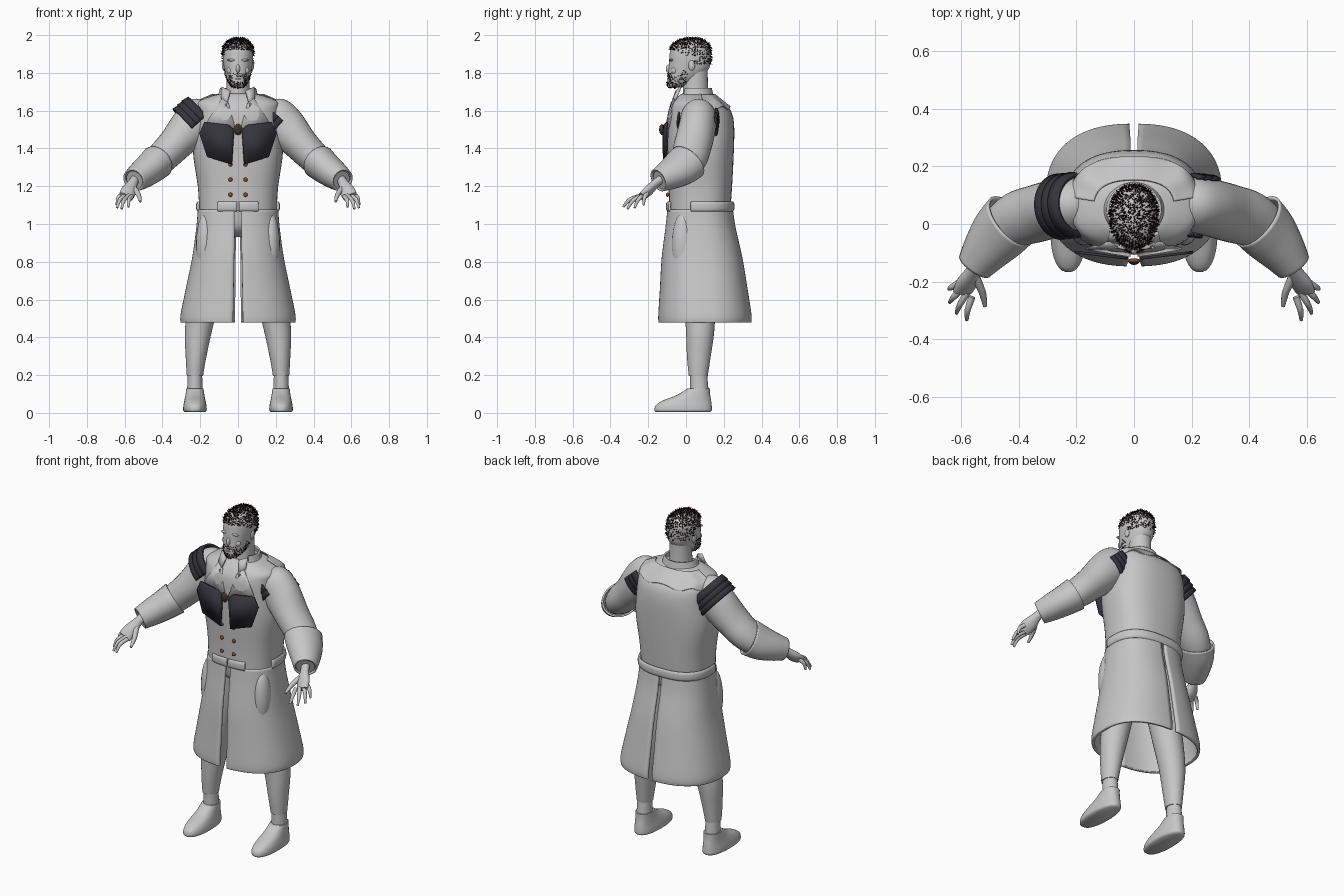
import bpy, bmesh, math, random
from mathutils import Vector

random.seed(4)
if bpy.data.objects.get("Cube"):
    bpy.data.objects.remove(bpy.data.objects["Cube"])


def material(name, rgb, rough=0.7):
    m = bpy.data.materials.new(name)
    m.use_nodes = True
    m.diffuse_color = (*rgb, 1)
    node = m.node_tree.nodes["Principled BSDF"]
    node.inputs["Base Color"].default_value = (*rgb, 1)
    node.inputs["Roughness"].default_value = rough
    return m


GREY = material("pale grey", (0.57, 0.57, 0.57))
DARK = material("dark slate", (0.035, 0.035, 0.045))
BLACK = material("hair black", (0.006, 0.004, 0.004))
RED = material("hair dark red", (0.055, 0.008, 0.006))
BRASS = material("brass brown", (0.2, 0.09, 0.03))


def finish(name, bm, mats, angle=40, thick=0):
    bmesh.ops.recalc_face_normals(bm, faces=bm.faces[:])
    mesh = bpy.data.meshes.new(name)
    bm.to_mesh(mesh)
    bm.free()
    ob = bpy.data.objects.new(name, mesh)
    bpy.context.collection.objects.link(ob)
    for m in mats:
        mesh.materials.append(m)
    bpy.ops.object.select_all(action='DESELECT')
    ob.select_set(True)
    bpy.context.view_layer.objects.active = ob
    if thick:
        mod = ob.modifiers.new("thickness", 'SOLIDIFY')
        mod.thickness = thick
        mod.offset = 0
    bpy.ops.object.shade_smooth_by_angle(angle=math.radians(angle))
    return ob


def spline(keys, steps=5):
    """Catmull-Rom interpolation of tuples."""
    out = []
    for i in range(len(keys) - 1):
        quad = [keys[max(0, min(len(keys) - 1, i + k))] for k in (-1, 0, 1, 2)]
        for j in range(steps):
            t = j / steps
            out.append([0.5 * (2 * b + (c - a) * t + (2 * a - 5 * b + 4 * c - d) * t * t
                               + (3 * b - a - 3 * c + d) * t ** 3) for a, b, c, d in zip(*quad)])
    return out + [list(keys[-1])]


def skin(name, rings, mat, closed, thick=0, side=1):
    bm = bmesh.new()
    rows = [[bm.verts.new((p[0] * side, p[1], p[2])) for p in ring] for ring in rings]
    n = len(rows[0])
    for a, b in zip(rows, rows[1:]):
        for i in range(n if closed else n - 1):
            j = (i + 1) % n
            bm.faces.new((a[i], a[j], b[j], b[i]))
    if closed and not thick:
        bm.faces.new(rows[0])
        bm.faces.new(rows[-1])
    return finish(name, bm, [mat], thick=thick)


def angles(a0, a1, n):
    closed = abs(a1 - a0) >= 360
    return [math.radians(a0 + (a1 - a0) * i / (n if closed else n - 1)) for i in range(n)], closed


def stack(name, keys, mat=GREY, a0=0, a1=360, n=48, power=2.0, thick=0, side=1, wave=0):
    """Horizontal rounded rings; key = (z, centre x, centre y, radius x, radius y)."""
    ang, closed = angles(a0, a1, n)
    rounded = lambda v: math.copysign(abs(v) ** (2 / power), v)
    rows = spline(keys)
    rings = [[(cx + rx * rounded(math.cos(a)), cy + ry * rounded(math.sin(a)),
               z + wave * (1 - k / (len(rows) - 1)) * math.cos(8 * a)) for a in ang]
             for k, (z, cx, cy, rx, ry) in enumerate(rows)]
    return skin(name, rings, mat, closed, thick, side)


def tube(name, keys, mat=GREY, a0=0, a1=360, n=24, thick=0, side=1, steps=5):
    """Sweep along a path; key = (x, y, z, radius[, second radius]). 0 deg is back, 90 is up."""
    rows = spline([k if len(k) == 5 else (*k, k[3]) for k in keys], steps)
    ang, closed = angles(a0, a1, n)
    pts = [Vector(r[:3]) for r in rows]
    rings = []
    for i, (p, r) in enumerate(zip(pts, rows)):
        t = (pts[min(i + 1, len(pts) - 1)] - pts[max(i - 1, 0)]).normalized()
        u = Vector((0, 1, 0))
        u = (u - t * u.dot(t)).normalized()
        v = t.cross(u)
        rings.append([p + u * math.cos(a) * r[3] + v * math.sin(a) * r[4] for a in ang])
    return skin(name, rings, mat, closed, thick, side)


def ball(name, at, size, mat=GREY, side=1):
    bm = bmesh.new()
    bmesh.ops.create_uvsphere(bm, u_segments=20, v_segments=12, radius=1)
    for v in bm.verts:
        v.co = Vector((side * (at[0] + v.co.x * size[0]), at[1] + v.co.y * size[1], at[2] + v.co.z * size[2]))
    return finish(name, bm, [mat])


def plate(name, outline, depth, mat, thick, side=1):
    """Flat outline in x and z; depth gives y."""
    bm = bmesh.new()
    bm.faces.new([bm.verts.new((side * x, depth(x, z), z)) for x, z in outline])
    return finish(name, bm, [mat], thick=thick)


# Head, neck and face
head = stack("head", [(1.722, 0, -.06, .02, .03), (1.735, 0, -.045, .04, .052), (1.77, 0, -.015, .06, .082),
                      (1.82, 0, .014, .073, .106), (1.88, 0, .022, .08, .11), (1.93, 0, .024, .076, .104),
                      (1.962, 0, .028, .056, .078), (1.977, 0, .032, .028, .04), (1.98, 0, .032, .003, .004)], power=2.2)
stack("neck", [(1.6, 0, .055, .075, .075), (1.7, 0, .05, .062, .067), (1.82, 0, .05, .06, .065)])
ball("nose", (0, -.092, 1.822), (.011, .015, .022))
ball("lower_lip", (0, -.093, 1.768), (.016, .008, .005))
for s, tag in ((1, "left"), (-1, "right")):
    ball(tag + "_ear", (.075, .03, 1.84), (.01, .018, .028), side=s)
    ball(tag + "_brow", (.034, -.078, 1.868), (.024, .011, .007), side=s)
    ball(tag + "_cheek", (.04, -.062, 1.812), (.02, .016, .02), side=s)


# Short hair and beard as scattered spikes
def scatter(name, count, chance, length, width):
    bm = bmesh.new()
    polys = [p for p in head.data.polygons if chance(p.center) > 0]
    weights = [p.area * chance(p.center) for p in polys]
    for p in random.choices(polys, weights, k=count):
        corners = [head.data.vertices[i].co for i in p.vertices]
        w = [random.random() for _ in corners]
        base = sum((c * k for c, k in zip(corners, w)), Vector()) / sum(w)
        jitter = Vector([random.uniform(-.7, .7) for _ in range(3)])
        out = (p.normal + jitter).normalized()
        side_dir = out.orthogonal().normalized() * width
        other = out.cross(side_dir)
        tip = bm.verts.new(base + out * length * random.uniform(.5, 1))
        foot = [bm.verts.new(base + q) for q in (side_dir, other - side_dir, -other - side_dir)]
        shade = int(random.random() < .3)
        for i in range(3):
            bm.faces.new((foot[i], foot[(i + 1) % 3], tip)).material_index = shade
    return finish(name, bm, [BLACK, RED])


def hair_chance(c):
    if c.y < -.04:
        return 1 if c.z > 1.925 else 0
    return .75 if c.z > 1.93 else .3 if c.z > 1.85 + .04 * (c.y < .04) else 0


def beard_chance(c):
    if c.y > .01 or c.z > 1.825:
        return 0
    if c.y < -.05 and abs(c.x) < .045:
        return 1 if c.z < 1.757 or 1.778 < c.z < 1.802 or (abs(c.x) > .028 and c.z < 1.8) else 0
    return .35 if c.z < 1.79 or c.y > -.03 else 0


scatter("hair", 1150, hair_chance, .017, .0024)
scatter("beard", 480, beard_chance, .009, .0024)

# Coat body, yoke, belt
stack("coat_body", [(1.07, 0, .072, .205, .163), (1.2, 0, .076, .213, .168), (1.38, 0, .077, .238, .176),
                    (1.52, 0, .077, .228, .178), (1.6, 0, .072, .222, .165), (1.645, 0, .06, .215, .13),
                    (1.678, 0, .055, .14, .095), (1.69, 0, .055, .085, .075)], power=2.5)
stack("back_yoke", [(1.612, 0, .07, .224, .163), (1.648, 0, .06, .216, .133), (1.685, 0, .055, .14, .098)],
      a0=10, a1=170, power=2.5, thick=.006, wave=.01)
belt = [(1.07, 0, .075, .208, .168), (1.08, 0, .075, .214, .174),
        (1.105, 0, .075, .214, .174), (1.116, 0, .075, .208, .168)]
stack("belt_back", belt, a0=-12, a1=192, power=2.5, thick=.014)
for s, tag in ((1, "left"), (-1, "right")):
    stack(tag + "_belt_front", belt, a0=-89.5, a1=-65, n=14, power=2.5, thick=.012, side=s)

# Collar, lapels, chest plates and buttons
stack("collar", [(1.66, 0, .05, .11, .095), (1.69, 0, .05, .098, .088), (1.72, 0, .05, .09, .082)],
      a0=-40, a1=220, thick=.01)
for s, tag in ((1, "left"), (-1, "right")):
    plate(tag + "_collar_flap", [(.04, 1.705), (.085, 1.725), (.09, 1.665), (.062, 1.62)],
          lambda x, z: -.05 + .3 * (x - .05) + .45 * (z - 1.7), GREY, .01, s)
    plate(tag + "_lapel", [(.012, 1.5), (.05, 1.64), (.085, 1.665), (.165, 1.54), (.1, 1.5)],
          lambda x, z: -.112 + .16 * x + .33 * max(0, z - 1.56), GREY, .008, s)
    plate(tag + "_chest_plate", [(.02, 1.5), (.05, 1.525), (.178, 1.54), (.205, 1.48), (.163, 1.355), (.032, 1.315)],
          lambda x, z: -.122 + .12 * x, DARK, .009, s)
    for k in range(3):
        ball(f"{tag}_button_{k + 1}", (.04, -.098, 1.155 + .08 * k), (.011, .008, .011), BRASS, s)
ball("brooch_rim", (0, -.128, 1.5), (.022, .009, .03), BRASS)
ball("brooch_stone", (0, -.133, 1.5), (.017, .009, .024), DARK)

# Coat skirt in two panels, with pockets
hem = [(.48, 0, .1, .296, .238), (.52, 0, .1, .296, .239), (.65, 0, .094, .27, .225),
       (.82, 0, .085, .235, .206), (.98, 0, .077, .213, .178), (1.075, 0, .075, .205, .166)]
for s, tag in ((1, "left"), (-1, "right")):
    stack(tag + "_skirt_panel", hem, a0=-87, a1=88.3, n=50, power=2.4, thick=.016, side=s)
    ball(tag + "_pocket", (.172, -.015, .89), (.05, .06, .17), side=s)

# Legs and shoes
stack("hips", [(.93, 0, .07, .05, .06), (.98, 0, .07, .14, .12), (1.08, 0, .07, .18, .14)])
for s, tag in ((1, "left"), (-1, "right")):
    stack(tag + "_trouser_leg", [(.195, .228, .065, .043, .05), (.3, .222, .068, .055, .063), (.45, .207, .075, .073, .076),
                                 (.7, .16, .07, .09, .09), (1, .1, .07, .1, .1)], n=32, side=s)
    stack(tag + "_ankle", [(.09, .228, .072, .043, .05), (.2, .228, .067, .038, .045)], n=32, side=s)
    stack(tag + "_shoe", [(.004, .228, -.015, .052, .142), (.014, .228, -.015, .062, .152), (.04, .228, -.012, .061, .148),
                          (.065, .228, .005, .056, .128), (.095, .228, .04, .05, .088), (.13, .228, .068, .045, .058)],
          n=40, power=2.3, side=s)

# Arms, cuffs and hands
tips = [(.642, -.225, 1.1), (.64, -.272, 1.085), (.616, -.31, 1.08), (.58, -.333, 1.09)]
for s, tag in ((1, "left"), (-1, "right")):
    tube(tag + "_sleeve", [(.15, .07, 1.595, .06, .07), (.19, .068, 1.57, .092, .108), (.25, .06, 1.515, .098, .11),
                           (.335, .037, 1.42, .1, .092), (.42, .008, 1.335, .095, .082), (.5, -.075, 1.265, .078, .066),
                           (.548, -.14, 1.232, .052, .05)], side=s, n=32)
    tube(tag + "_cuff", [(.428, .01, 1.328, .106, .088), (.47, -.035, 1.292, .1, .08), (.515, -.092, 1.258, .08, .07),
                         (.552, -.145, 1.232, .06, .058)], side=s, thick=.01)
    tube(tag + "_palm", [(.535, -.11, 1.25, .026, .028), (.555, -.155, 1.22, .022, .025),
                         (.578, -.2, 1.175, .024, .04), (.594, -.235, 1.145, .016, .038)], side=s)
    for k, tip in enumerate(tips):
        root = Vector((.61 - .016 * k, -.205 - .016 * k, 1.16 - .005 * k))
        knuckle = root.lerp(Vector(tip), .55) + Vector((.006, -.004, .012))
        tube(f"{tag}_finger_{k + 1}", [(*root, .012), (*knuckle, .0105), (*tip, .006)], side=s, n=10)
    tube(tag + "_thumb", [(.555, -.175, 1.195, .016), (.527, -.235, 1.155, .013), (.517, -.285, 1.12, .007)], side=s, n=10)

# Layered shoulder guard on the right, strap ends on the left
for k in range(3):
    start = Vector((.18, .068, 1.578)).lerp(Vector((.25, .06, 1.515)), k / 3)
    end = start + Vector((.03, -.003, -.027))
    tube(f"right_shoulder_guard_{k + 1}", [(*start, .102, .122), (*end, .11, .13)], DARK, -25, 185, 30, .012, -1, 2)
    for where, a0, a1 in (("front", 172, 205), ("back", -25, 28)):
        if where == "back" or k < 2:
            tube(f"left_strap_{where}_{k + 1}", [(*start, .103, .115), (*end, .108, .118)], DARK, a0, a1, 10, .01, 1, 2)
